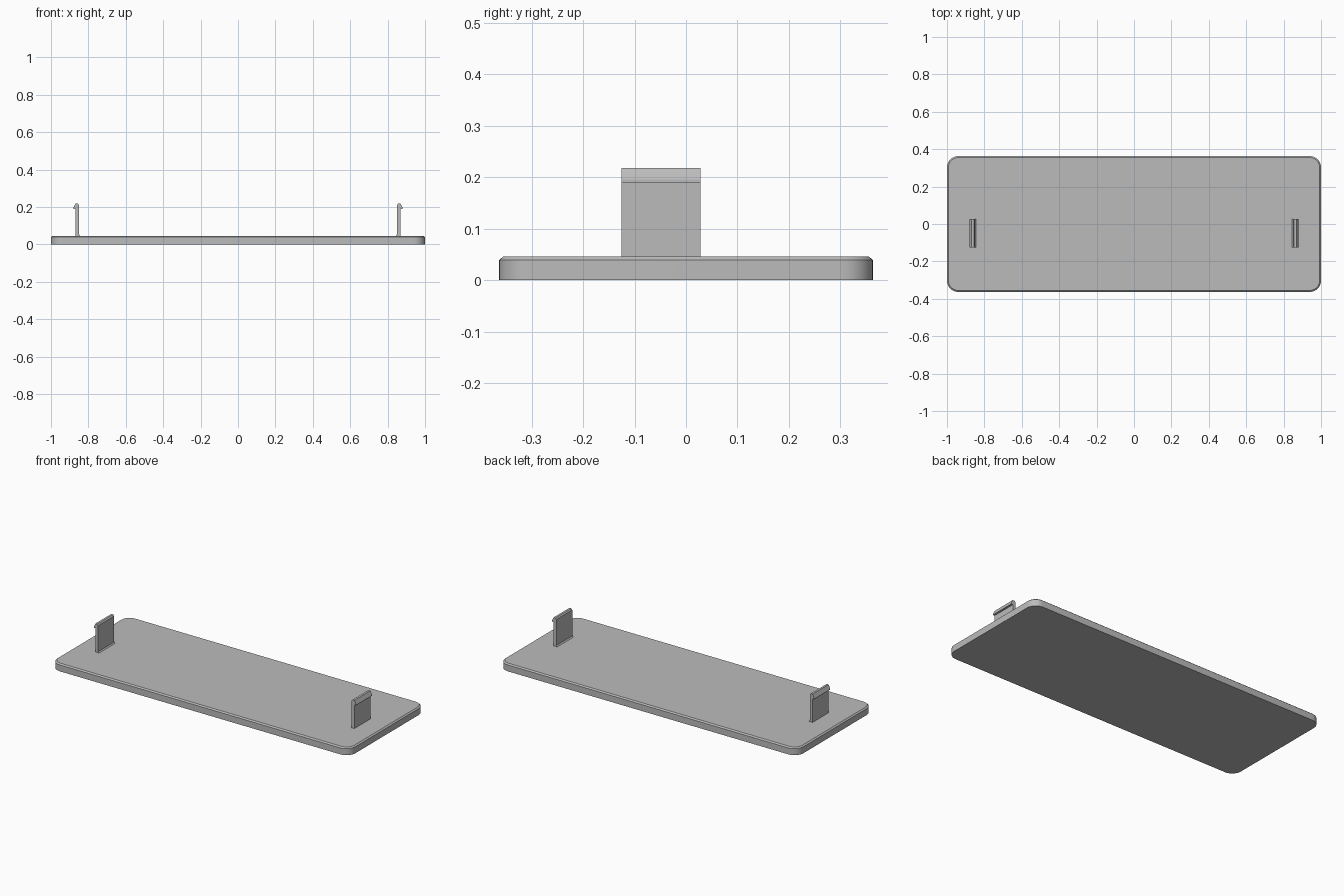
import bpy, bmesh, math

if "Cube" in bpy.data.objects:
    bpy.data.objects.remove(bpy.data.objects["Cube"])

grey = bpy.data.materials.new("plain grey")
grey.diffuse_color = (0.5, 0.5, 0.5, 1)
grey.use_nodes = True
grey.node_tree.nodes["Principled BSDF"].inputs["Base Color"].default_value = grey.diffuse_color


def finish(name, bm):
    bmesh.ops.recalc_face_normals(bm, faces=bm.faces)
    mesh = bpy.data.meshes.new(name)
    bm.to_mesh(mesh)
    bm.free()
    mesh.materials.append(grey)
    obj = bpy.data.objects.new(name, mesh)
    bpy.context.collection.objects.link(obj)
    return obj


def rounded_ring(bm, hx, hy, radius, z, steps=10):
    ring = []
    for k, (sx, sy) in enumerate([(1, 1), (-1, 1), (-1, -1), (1, -1)]):
        for i in range(steps + 1):
            a = math.pi / 2 * (k + i / steps)
            ring.append(bm.verts.new((sx * (hx - radius) + radius * math.cos(a),
                                      sy * (hy - radius) + radius * math.sin(a), z)))
    return ring


# Cover plate: rounded rectangle with a chamfered upper rim
bm = bmesh.new()
rings = [rounded_ring(bm, 1 - inset, 0.363 - inset, 0.06 - inset, z)
         for inset, z in [(0, 0), (0, 0.039), (0.008, 0.046)]]
for low, high in zip(rings, rings[1:]):
    for i in range(len(low)):
        j = (i + 1) % len(low)
        bm.faces.new((low[i], low[j], high[j], high[i]))
bm.faces.new(rings[0])
bm.faces.new(rings[-1])
plate = finish("cover_plate", bm)
bpy.context.view_layer.objects.active = plate
plate.select_set(True)
bpy.ops.object.shade_smooth_by_angle(angle=math.radians(30))

# Snap clips: upright tab with an outward hook and a small flare at the inner foot
profile = [(0.843, 0.045), (0.868, 0.045), (0.868, 0.190), (0.880, 0.190),
           (0.880, 0.195), (0.869, 0.218), (0.856, 0.218), (0.850, 0.210),
           (0.850, 0.053)]
for side, name in [(-1, "left_clip"), (1, "right_clip")]:
    bm = bmesh.new()
    face = bm.faces.new([bm.verts.new((side * x, -0.125, z)) for x, z in profile])
    out = bmesh.ops.extrude_face_region(bm, geom=[face])
    bmesh.ops.translate(bm, vec=(0, 0.153, 0),
                        verts=[v for v in out["geom"] if isinstance(v, bmesh.types.BMVert)])
    finish(name, bm)
